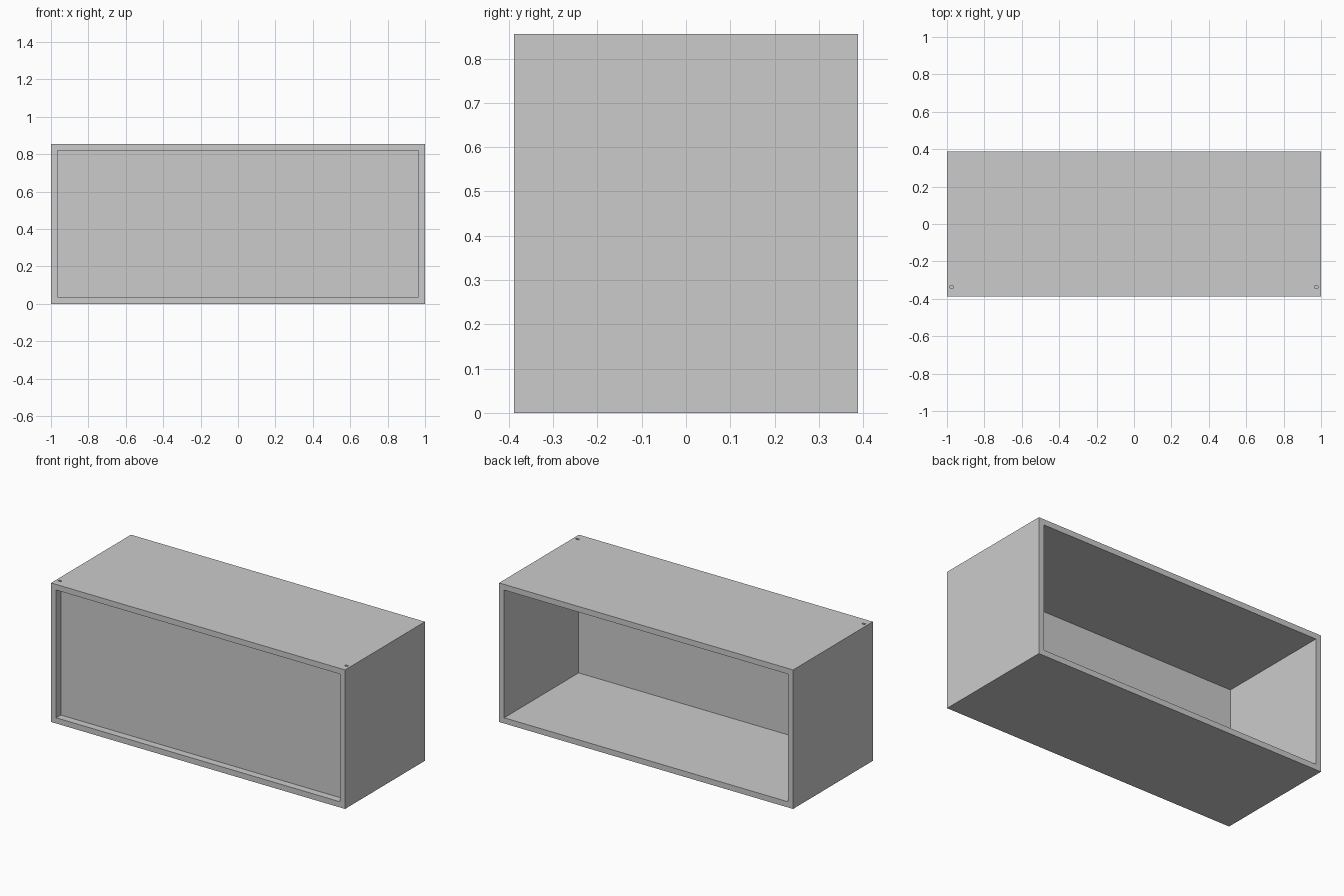
import bpy

if "Cube" in bpy.data.objects:
    bpy.data.objects.remove(bpy.data.objects["Cube"])

W, D, H, T = 2.0, 0.776, 0.855, 0.035   # outer size and board thickness
PANEL_Y = -0.339


def box(name, size, centre):
    bpy.ops.mesh.primitive_cube_add(size=1, location=centre)
    ob = bpy.context.object
    ob.name = name
    ob.scale = size
    bpy.ops.object.transform_apply(location=False, rotation=False, scale=True)
    return ob


def cut(target, cutter):
    mod = target.modifiers.new(cutter.name, 'BOOLEAN')
    mod.operation = 'DIFFERENCE'
    mod.solver = 'EXACT'
    mod.object = cutter
    bpy.context.view_layer.objects.active = target
    bpy.ops.object.modifier_apply(modifier=mod.name)
    bpy.data.objects.remove(cutter)


# Outer case, open at front and back
case = box("cabinet_case", (W, D, H), (0, 0, H / 2))
cut(case, box("case_opening", (W - 2 * T, D + 0.2, H - 2 * T), (0, 0, H / 2)))

# Small blind slots in the top, near the front corners
for side in (-1, 1):
    cut(case, box("top_slot", (0.02, 0.012, 0.04), (side * 0.974, -0.337, H)))

# Thin panel set back from the front edge
box("recessed_panel", (W - 2 * T, 0.008, H - 2 * T), (0, PANEL_Y, H / 2))
